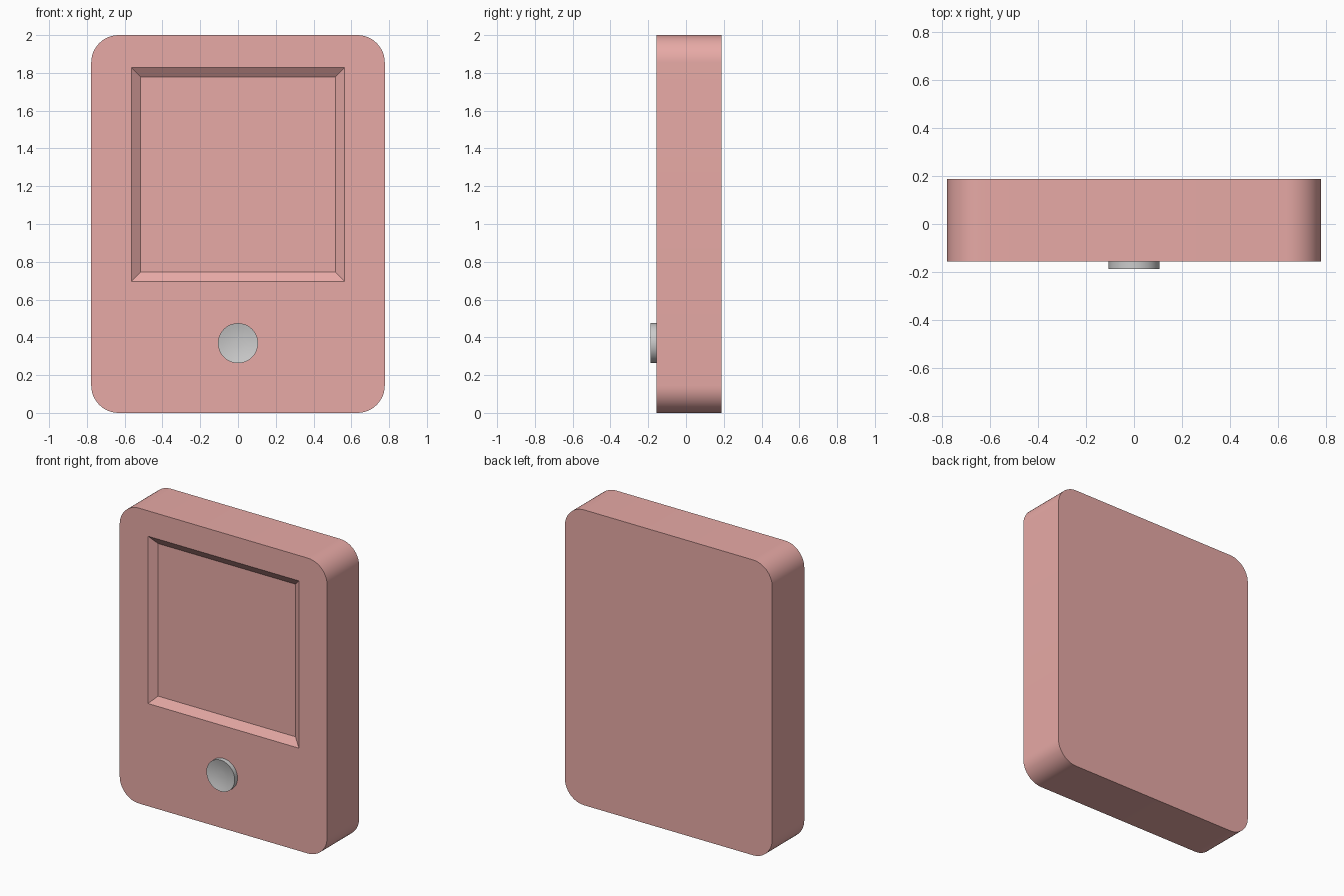
import bpy, bmesh, math

if "Cube" in bpy.data.objects:
    bpy.data.objects.remove(bpy.data.objects["Cube"])

FRONT, BACK = -0.156, 0.187


def finish(name, bm, angle=30):
    bmesh.ops.recalc_face_normals(bm, faces=bm.faces)
    me = bpy.data.meshes.new(name)
    bm.to_mesh(me)
    bm.free()
    ob = bpy.data.objects.new(name, me)
    bpy.context.collection.objects.link(ob)
    bpy.context.view_layer.objects.active = ob
    ob.select_set(True)
    bpy.ops.object.shade_smooth_by_angle(angle=math.radians(angle))
    ob.select_set(False)
    return ob


def loop(bm, pts):
    return [bm.verts.new(p) for p in pts]


def bridge(bm, a, b):
    n = len(a)
    for i in range(n):
        bm.faces.new((a[i], a[(i + 1) % n], b[(i + 1) % n], b[i]))


def rounded_rect(hw, z0, z1, r, y, seg=12):
    pts = []
    corners = [(hw - r, z1 - r), (-hw + r, z1 - r), (-hw + r, z0 + r), (hw - r, z0 + r)]
    for k, (cx, cz) in enumerate(corners):
        for i in range(seg + 1):
            a = math.pi / 2 * (k + i / seg)
            pts.append((cx + r * math.cos(a), y, cz + r * math.sin(a)))
    return pts


def rect(hw, z0, z1, y):
    return [(hw, y, z1), (-hw, y, z1), (-hw, y, z0), (hw, y, z0)]


# Rounded slab with a bevelled screen recess in its front
bm = bmesh.new()
SEG = 12
front = loop(bm, rounded_rect(0.777, 0, 2, 0.145, FRONT, SEG))
back = loop(bm, rounded_rect(0.777, 0, 2, 0.145, BACK, SEG))
rim = loop(bm, rect(0.565, 0.695, 1.828, FRONT))
floor = loop(bm, rect(0.515, 0.745, 1.778, FRONT + 0.036))
bridge(bm, front, back)
bridge(bm, rim, floor)
bm.faces.new(back)
bm.faces.new(floor)
# Front frame: one face per corner quarter, split at the corner middles
n, mid = len(front), SEG // 2
for k in range(4):
    start = k * (SEG + 1) + mid
    arc = [front[(start + i) % n] for i in range(SEG + 2)]
    bm.faces.new(arc + [rim[(k + 1) % 4], rim[k]])
body = finish("body", bm)
mat = bpy.data.materials.new("red_plastic")
mat.diffuse_color = (0.8, 0.4, 0.38, 1)
mat.use_nodes = True
mat.node_tree.nodes["Principled BSDF"].inputs["Base Color"].default_value = mat.diffuse_color
body.data.materials.append(mat)

# Round button with a shallow dished face
bm = bmesh.new()
R, SIDES, CZ = 0.106, 48, 0.369
profile = [(R, FRONT + 0.01), (R, -0.187)]
profile += [(R * t, -0.187 + 0.014 * (1 - t * t)) for t in (0.8, 0.6, 0.4, 0.2)]
rings = [loop(bm, [(r * math.cos(math.tau * i / SIDES), y, CZ + r * math.sin(math.tau * i / SIDES))
                   for i in range(SIDES)]) for r, y in profile]
for a, b in zip(rings, rings[1:]):
    bridge(bm, a, b)
bm.faces.new(rings[0])
bm.faces.new(rings[-1])
finish("button", bm)
